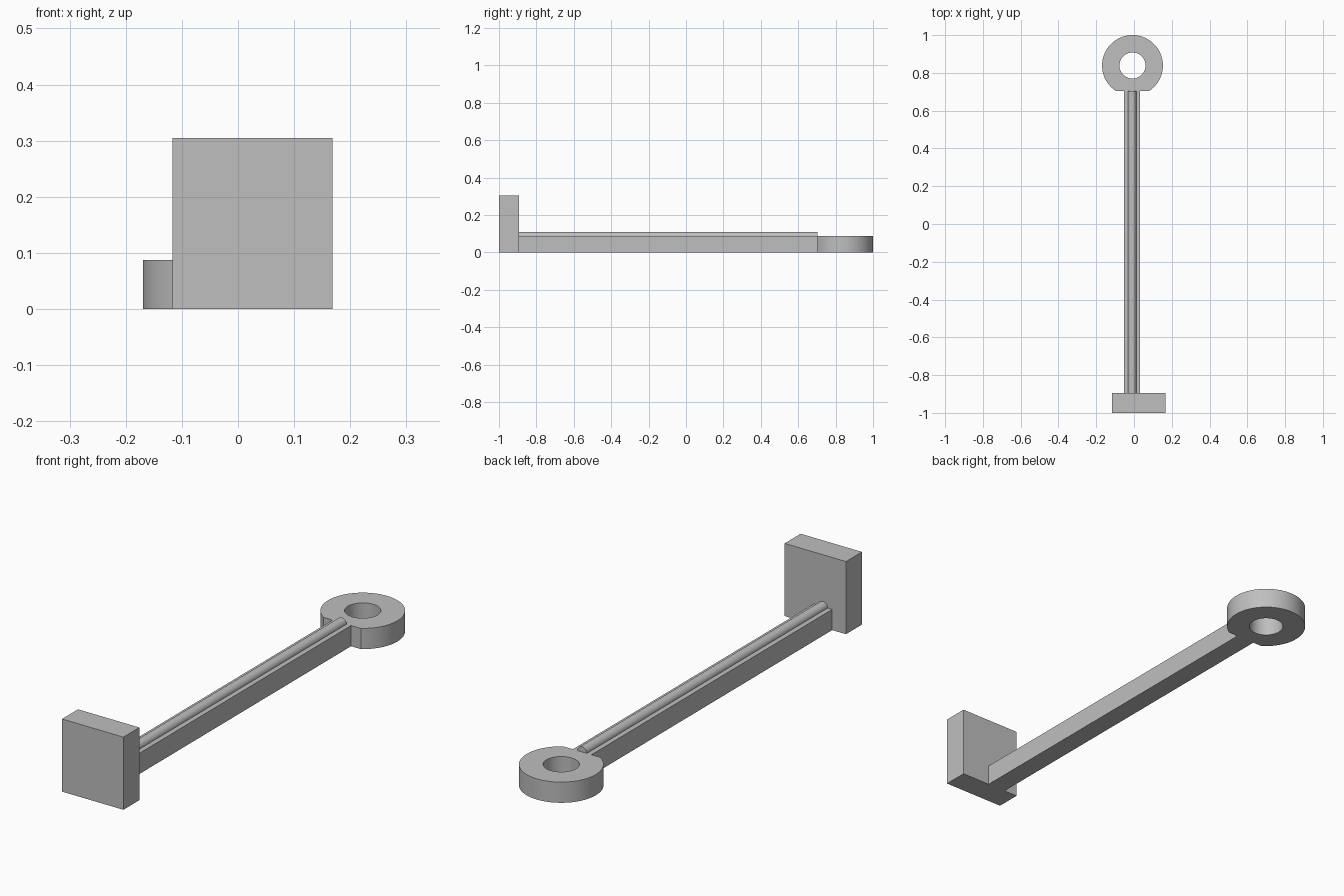
import bpy, bmesh
from math import acos, cos, sin, pi

if "Cube" in bpy.data.objects:
    bpy.data.objects.remove(bpy.data.objects["Cube"], do_unlink=True)

grey = bpy.data.materials.new("plain grey")
grey.use_nodes = True
colour = (0.52, 0.52, 0.52, 1)
grey.diffuse_color = colour
grey.node_tree.nodes["Principled BSDF"].inputs["Base Color"].default_value = colour

AXIS = -0.01                       # centre line of the shaft
PLATE_BACK, SHAFT_END = -0.894, 0.703
SHAFT_TOP = 0.087


def finish(name, bm):
    bmesh.ops.recalc_face_normals(bm, faces=bm.faces)
    mesh = bpy.data.meshes.new(name)
    bm.to_mesh(mesh)
    bm.free()
    mesh.materials.append(grey)
    obj = bpy.data.objects.new(name, mesh)
    bpy.context.collection.objects.link(obj)
    bpy.ops.object.select_all(action='DESELECT')
    obj.select_set(True)
    bpy.context.view_layer.objects.active = obj
    bpy.ops.object.shade_smooth_by_angle(angle=pi / 6)
    return obj


def extrude(bm, faces, offset):
    new = bmesh.ops.extrude_face_region(bm, geom=faces, use_keep_orig=True)["geom"]
    verts = [v for v in new if isinstance(v, bmesh.types.BMVert)]
    bmesh.ops.translate(bm, verts=verts, vec=offset)


def bar(name, profile, y0, y1):
    """Extrude an x-z profile along y."""
    bm = bmesh.new()
    face = bm.faces.new([bm.verts.new((x, y0, z)) for x, z in profile])
    extrude(bm, [face], (0, y1 - y0, 0))
    return finish(name, bm)


def box_profile(x0, x1, top):
    return [(x0, 0), (x1, 0), (x1, top), (x0, top)]


# End plate and square shaft
bar("end_plate", box_profile(-0.117, 0.168, 0.305), -1, PLATE_BACK)
bar("shaft", box_profile(AXIS - 0.043, AXIS + 0.043, SHAFT_TOP), PLATE_BACK, SHAFT_END)

# Half-round rib along the top of the shaft
rib = [(AXIS + 0.022 * cos(pi * i / 16), SHAFT_TOP + 0.022 * sin(pi * i / 16))
       for i in range(17)]
bar("shaft_rib", rib, PLATE_BACK, SHAFT_END)

# Ring with a flat where it meets the shaft
cx, cy, outer, inner = -0.008, 0.839, 0.161, 0.069
flat = cy - SHAFT_END
half = acos(flat / outer)
angles = [half + (2 * pi - 2 * half) * i / 64 for i in range(65)]
angles += [-half + 2 * half * i / 16 for i in range(1, 16)]
bm = bmesh.new()
pairs = []
for a in angles:                   # measured from the -y direction
    r = flat / cos(a) if cos(a) > cos(half) else outer
    pairs.append([bm.verts.new((cx + d * sin(a), cy - d * cos(a), 0)) for d in (inner, r)])
faces = [bm.faces.new((p[0], p[1], q[1], q[0]))
         for p, q in zip(pairs, pairs[1:] + pairs[:1])]
extrude(bm, faces, (0, 0, SHAFT_TOP))
finish("eye_ring", bm)
